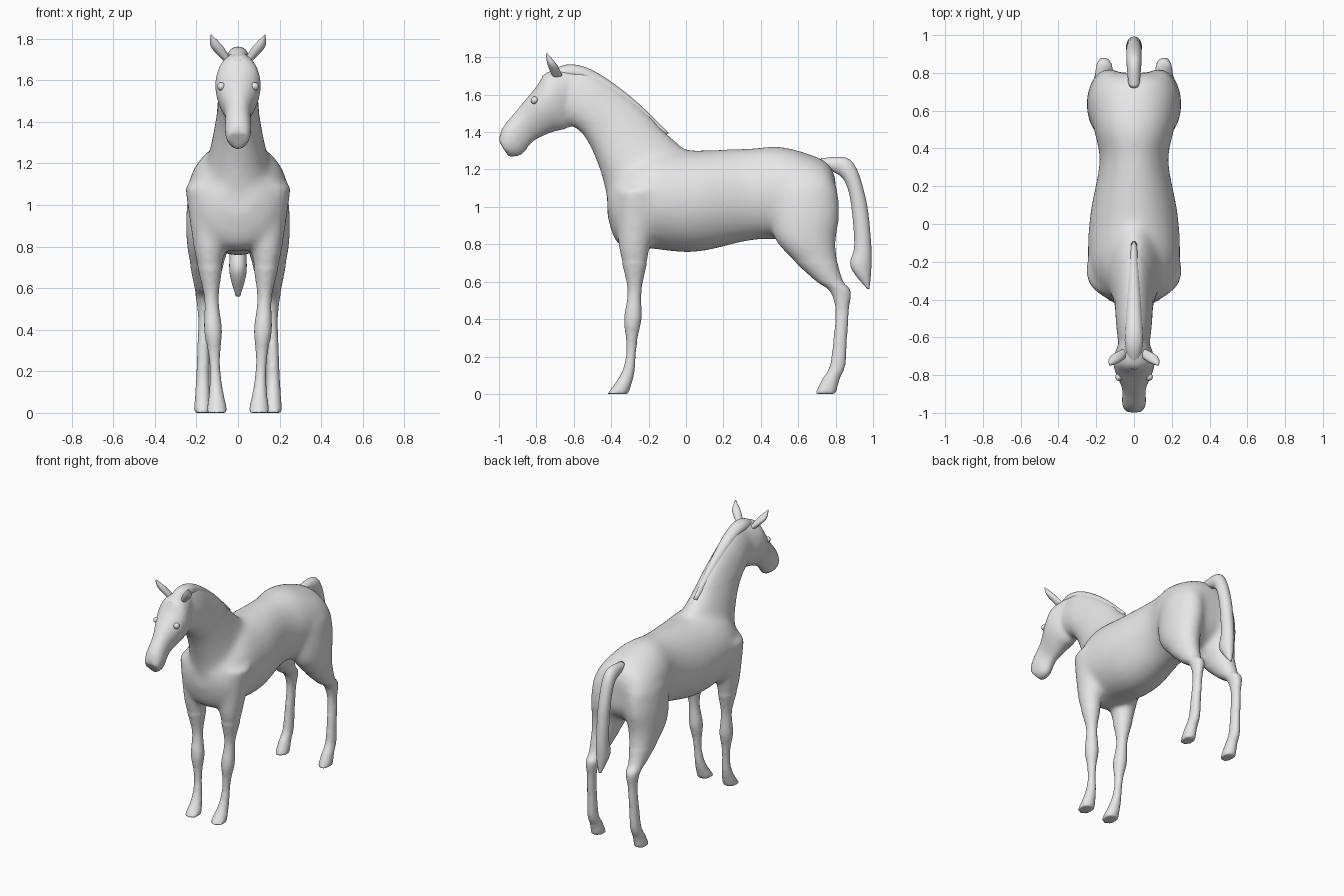
import bpy
import bmesh
import math
from mathutils import Vector

if "Cube" in bpy.data.objects:
    bpy.data.objects.remove(bpy.data.objects["Cube"], do_unlink=True)

# One plain grey for the whole animal
grey = bpy.data.materials.new("plain_grey")
grey.use_nodes = True
colour = (0.8, 0.8, 0.8, 1)
grey.diffuse_color = colour
grey.node_tree.nodes["Principled BSDF"].inputs["Base Color"].default_value = colour


def spline(points, steps=6):
    """Smooth curve through all the station values."""
    rows = [Vector(point) for point in points]
    rows = [rows[0]] + rows + [rows[-1]]
    result = []
    for before, start, end, after in zip(rows, rows[1:], rows[2:], rows[3:]):
        leave, arrive = (end - before) / 2, (after - start) / 2
        for i in range(steps):
            t = i / steps
            ease = t * t * (3 - 2 * t)
            result.append(start.lerp(end, ease)
                          + leave * t * (1 - t) ** 2
                          - arrive * t * t * (1 - t))
    return result + [rows[-1]]


def loft(bm, stations, taper=0, side=1, grow=0, sides=24):
    """Skin of oval rings. Station: y, z of one edge, y, z of the other edge,
    half width, x of the centre."""
    rings = []
    for ay, az, by, bz, width, x in spline(stations):
        first, last = Vector((x * side, ay, az)), Vector((x * side, by, bz))
        centre, half = (first + last) / 2, (last - first) / 2
        half += half.normalized() * grow
        ring = []
        for i in range(sides):
            angle = math.tau * i / sides
            across = (width + grow) * math.cos(angle) * (1 + taper * math.sin(angle))
            offset = half * math.sin(angle) + Vector((across, 0, 0))
            ring.append(bm.verts.new(centre + offset))
        rings.append(ring)
    faces = [bm.faces.new(rings[0]), bm.faces.new(rings[-1])]
    for low, high in zip(rings, rings[1:]):
        for i in range(sides):
            j = (i + 1) % sides
            faces.append(bm.faces.new((low[i], low[j], high[j], high[i])))
    bmesh.ops.recalc_face_normals(bm, faces=faces)


def centred(stations):
    """Stations on the middle plane."""
    return [station + (0,) for station in stations]


def leg(levels, foot_x, spread, power, thickness):
    """Level rings from height, front and back; width follows depth."""
    stations = []
    for z, front, back in levels:
        depth = back - front
        stations.append((front, z, back, z, thickness * depth / (1 + depth),
                         foot_x + spread * z ** power))
    return stations


def finish(name, bm):
    """Turn a bmesh into a smooth shaded grey object."""
    mesh = bpy.data.meshes.new(name)
    bm.to_mesh(mesh)
    bm.free()
    mesh.materials.append(grey)
    for face in mesh.polygons:
        face.use_smooth = True
    obj = bpy.data.objects.new(name, mesh)
    bpy.context.scene.collection.objects.link(obj)
    return obj


# Barrel, chest to rump: y, top, bottom, half width
barrel = [
    (-.42, 1.1, .95, .08), (-.36, 1.2, .8, .19), (-.2, 1.3, .78, .24),
    (.05, 1.3, .76, .23), (.33, 1.31, .82, .18), (.5, 1.32, .83, .21),
    (.66, 1.28, .82, .23), (.76, 1.23, .88, .2), (.8, 1.15, .96, .15),
]
torso = [(y, top, y, bottom, width, 0) for y, top, bottom, width in barrel]

# Neck, withers to poll: crest edge, throat edge, half width
neck = centred([
    (0, 1.3, -.42, 1.05, .16), (-.1, 1.39, -.45, 1.17, .13),
    (-.3, 1.58, -.5, 1.3, .1), (-.5, 1.72, -.56, 1.4, .09),
    (-.64, 1.75, -.62, 1.44, .08),
])

# Head, poll to lips: face edge, jaw edge, half width
head = centred([
    (-.6, 1.74, -.58, 1.46, .06), (-.74, 1.72, -.64, 1.42, .1),
    (-.8, 1.64, -.72, 1.4, .1), (-.9, 1.52, -.82, 1.35, .06),
    (-.98, 1.42, -.88, 1.28, .06), (-1, 1.35, -.95, 1.27, .05),
])

# Legs, body to hoof: height, front, back
front_leg = leg([
    (1.1, -.37, -.12), (.8, -.36, -.19), (.7, -.34, -.21),
    (.55, -.31, -.24), (.4, -.33, -.24), (.3, -.32, -.26),
    (.2, -.32, -.27), (.1, -.35, -.28), (0, -.42, -.31),
], foot_x=.1, spread=.05, power=1, thickness=.5)
hind_leg = leg([
    (1.1, .45, .81), (.95, .45, .82), (.82, .48, .8), (.7, .59, .81),
    (.6, .7, .84), (.55, .77, .88), (.45, .8, .87), (.3, .79, .86),
    (.15, .77, .85), (.08, .73, .82), (0, .69, .8),
], foot_x=.17, spread=-.04, power=2, thickness=.42)

# Tail: outer edge, inner edge, half width
tail = centred([
    (.72, 1.26, .76, 1.2, .03), (.88, 1.25, .84, 1.15, .04),
    (.96, 1.05, .88, 1.03, .04), (.99, .8, .9, .8, .04),
    (.99, .66, .88, .68, .04), (.98, .56, .97, .56, .01),
])

# Mane follows the crest of the neck and ends in a forelock
mane = []
for ay, az, by, bz, width, x in neck[1:]:
    crest = Vector((ay, az))
    down = (Vector((by, bz)) - crest).normalized()
    outer, inner = crest - down * .01, crest + down * .07
    mane.append((*outer, *inner, .06 * abs(ay) ** .5, x))
mane.append((-.77, 1.7, -.75, 1.67, .02, 0))

# Ear: front edge, back edge, half width, x
ear = [
    (-.71, 1.69, -.66, 1.7, .02, .05), (-.74, 1.76, -.69, 1.76, .03, .1),
    (-.75, 1.82, -.74, 1.82, .002, .13),
]

# Merge the body masses into one continuous skin
bm = bmesh.new()
for stations, taper in ((torso, 0), (neck, .2), (head, -.2)):
    loft(bm, stations, taper, grow=.003)
for side in (1, -1):
    for stations in (front_leg, hind_leg):
        loft(bm, stations, side=side, grow=.003)
masses = finish("body_masses", bm)
remesh = masses.modifiers.new("merge", "REMESH")
remesh.mode = "VOXEL"
remesh.voxel_size = .012
depsgraph = bpy.context.evaluated_depsgraph_get()
skin = bpy.data.meshes.new_from_object(masses.evaluated_get(depsgraph))
bpy.data.objects.remove(masses, do_unlink=True)

# Relax the skin, most of all where legs and neck meet the barrel
bm = bmesh.new()
bm.from_mesh(skin)
bpy.data.meshes.remove(skin)
joints = [v for v in bm.verts if .7 < v.co.z < 1.45 and v.co.y > -.56]
for group, rounds in ((bm.verts[:], 4), (joints, 20)):
    for _ in range(rounds):
        bmesh.ops.smooth_vert(bm, verts=group, factor=.5,
                              use_axis_x=True, use_axis_y=True, use_axis_z=True)
finish("body", bm)

# Hair, ears and eyes sit on the skin
for name, stations in (("tail", tail), ("mane", mane)):
    bm = bmesh.new()
    loft(bm, stations)
    finish(name, bm)
for side, label in ((1, "left"), (-1, "right")):
    bm = bmesh.new()
    loft(bm, ear, side=side)
    finish(label + "_ear", bm)
    bm = bmesh.new()
    bmesh.ops.create_uvsphere(bm, u_segments=16, v_segments=10, radius=.02)
    bmesh.ops.translate(bm, verts=bm.verts[:], vec=(side * .08, -.81, 1.57))
    finish(label + "_eye", bm)
